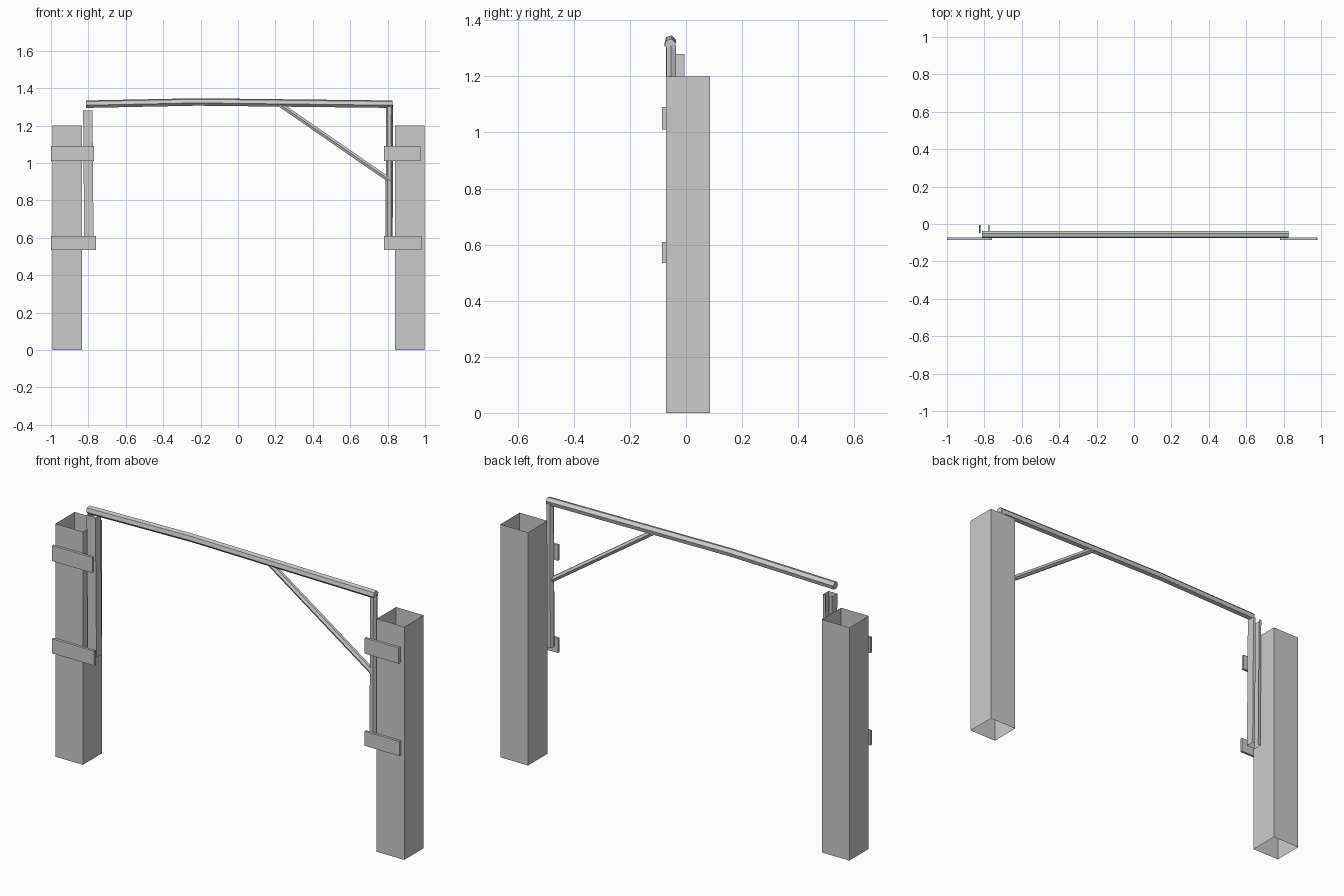
import bpy
import bmesh
import math
from mathutils import Vector

default = bpy.data.objects.get("Cube")
if default:
    bpy.data.objects.remove(default, do_unlink=True)

grey = bpy.data.materials.new("plain grey")
grey.use_nodes = True
colour = (0.6, 0.6, 0.6, 1)
grey.diffuse_color = colour
grey.node_tree.nodes["Principled BSDF"].inputs["Base Color"].default_value = colour


def finish(name, bm):
    mesh = bpy.data.meshes.new(name)
    bm.to_mesh(mesh)
    bm.free()
    mesh.materials.append(grey)
    obj = bpy.data.objects.new(name, mesh)
    bpy.context.collection.objects.link(obj)
    return obj


def sweep(name, section, path, u, closed=True, caps=True):
    """Sweep a flat section along a path; u is the section's first axis."""
    bm = bmesh.new()
    u = Vector(u)
    points = [Vector(p) for p in path]
    v = (points[-1] - points[0]).normalized().cross(u)
    rings = [[bm.verts.new(p + u * a + v * b) for a, b in section] for p in points]
    n = len(section)
    for low, high in zip(rings, rings[1:]):
        for i in range(n if closed else n - 1):
            j = (i + 1) % n
            bm.faces.new((low[i], low[j], high[j], high[i]))
    if caps:
        bm.faces.new(rings[0][::-1])
        bm.faces.new(rings[-1])
    return finish(name, bm)


def polygon(sides, radius, turn=0):
    angles = [math.tau * i / sides + turn for i in range(sides)]
    return [(radius * math.cos(a), radius * math.sin(a)) for a in angles]


def rectangle(w, d):
    return [(-w / 2, -d / 2), (w / 2, -d / 2), (w / 2, d / 2), (-w / 2, d / 2)]


# Hollow gate posts, open at both ends
for side, x in (("right", -0.912), ("left", 0.919)):
    sweep(side + "_post", rectangle(0.157, 0.157),
          [(x, 0.007, 0), (x, 0.007, 1.2)], (1, 0, 0), caps=False)

# Flat straps across the post fronts
straps = (("right_upper_strap", -1.0, -0.77, 1.01, 1.09),
          ("right_lower_strap", -1.0, -0.76, 0.535, 0.61),
          ("left_upper_strap", 0.78, 0.975, 1.01, 1.09),
          ("left_lower_strap", 0.78, 0.98, 0.535, 0.61))
for name, x0, x1, z0, z1 in straps:
    x = (x0 + x1) / 2
    sweep(name, rectangle(x1 - x0, 0.013),
          [(x, -0.0785, z0), (x, -0.0785, z1)], (1, 0, 0))

# Lipped channel that receives the bar, slot facing the back
w, d, lip = 0.025, 0.022, 0.011
channel = [(-lip, d), (-w, d), (-w, -d), (w, -d), (w, d), (lip, d)]
sweep("receiver_channel", channel,
      [(-0.797, -0.027, 0.56), (-0.803, -0.027, 1.28)],
      (1, 0, 0), closed=False, caps=False)

# Hinge pole, top bar and diagonal brace
sweep("hinge_pole", polygon(6, 0.019),
      [(0.808, -0.053, 0.57), (0.81, -0.053, 1.31)], (1, 0, 0))
sweep("top_bar", polygon(6, 0.0205, math.radians(15)),
      [(-0.812, -0.056, 1.314), (-0.22, -0.056, 1.326), (0.825, -0.056, 1.314)],
      (0, 1, 0))
sweep("diagonal_brace", polygon(6, 0.0145),
      [(0.225, -0.056, 1.312), (0.815, -0.056, 0.905)], (0, 1, 0))
